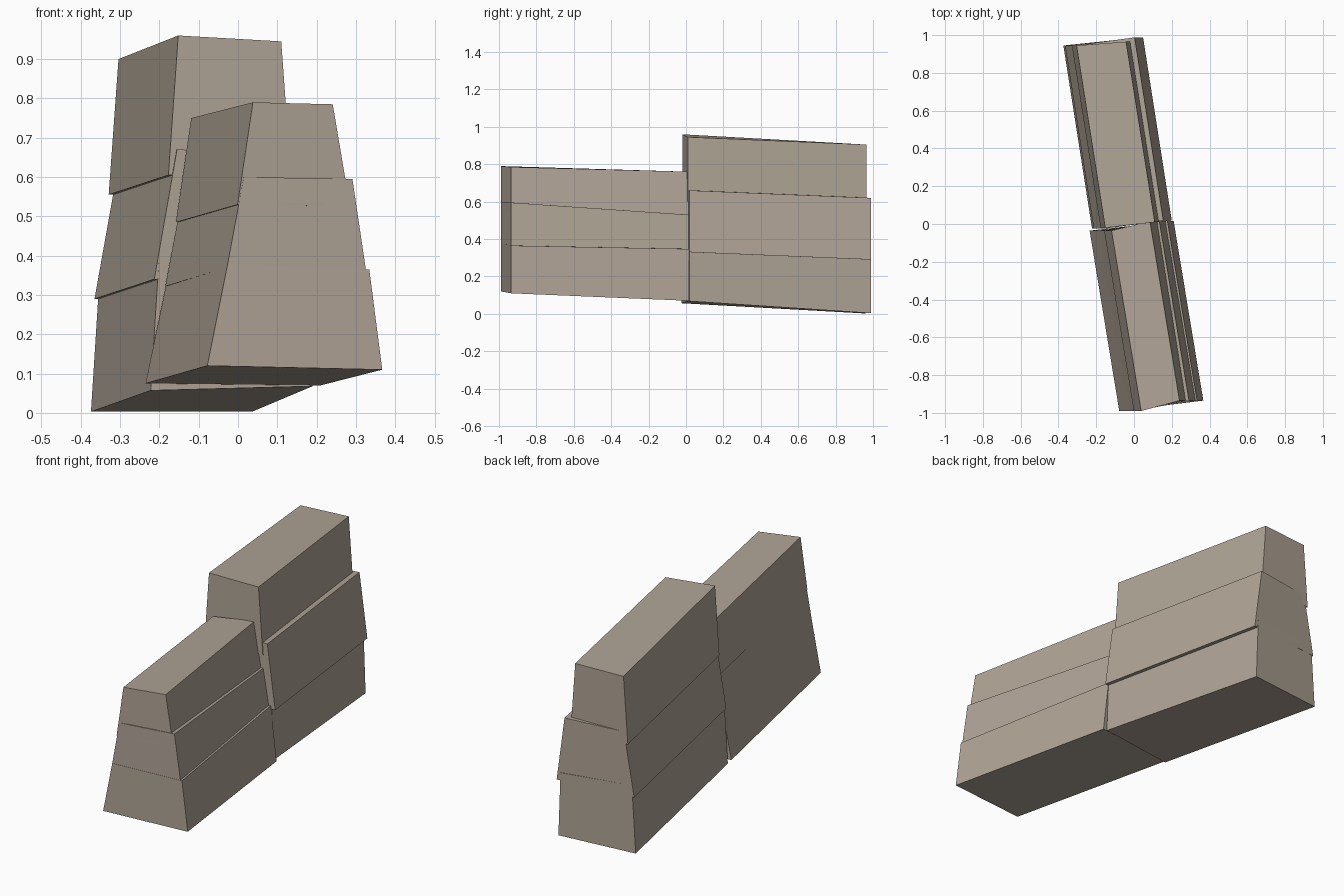
import bpy
import bmesh

default_cube = bpy.data.objects.get("Cube")
if default_cube:
    bpy.data.objects.remove(default_cube, do_unlink=True)

# Single weathered stone colour
stone_colour = (0.43, 0.37, 0.305, 1.0)
stone = bpy.data.materials.new("warm_grey_stone")
stone.use_nodes = True
stone.diffuse_color = stone_colour
shader = next(n for n in stone.node_tree.nodes if n.type == "BSDF_PRINCIPLED")
shader.inputs["Base Color"].default_value = stone_colour
shader.inputs["Roughness"].default_value = 0.9


def section(left, right, heights, ends, skew):
    """Four corners: front left edge, front right edge, rear right, rear left."""
    plan = ((left, ends[0]), (right, ends[1]),
            (right + skew, ends[2]), (left + skew, ends[3]))
    return [(x, y, z) for (x, y), z in zip(plan, heights)]


def stone_block(name, lower, upper, ends, skew):
    """Tapered, slightly twisted block between two skewed sections."""
    bm = bmesh.new()
    base = [bm.verts.new(p) for p in section(*lower, ends, skew)]
    cap = [bm.verts.new(p) for p in section(*upper, ends, skew)]
    bm.faces.new(reversed(base))
    bm.faces.new(cap)
    for i in range(len(base)):
        j = (i + 1) % len(base)
        bm.faces.new((base[i], base[j], cap[j], cap[i]))
    bmesh.ops.recalc_face_normals(bm, faces=bm.faces)
    mesh = bpy.data.meshes.new(name)
    bm.to_mesh(mesh)
    bm.free()
    mesh.materials.append(stone)
    block = bpy.data.objects.new(name, mesh)
    bpy.context.scene.collection.objects.link(block)
    return block


# Front wall: low stack of three courses
front_ends = (-0.99, -0.935, 0.015, -0.035)
front_skew = -0.157
stone_block("front_wall_bottom_course",
            (-0.078, 0.367, (0.12, 0.11, 0.07, 0.075)),
            (-0.026, 0.334, (0.38, 0.365, 0.347, 0.325)),
            front_ends, front_skew)
stone_block("front_wall_middle_course",
            (-0.028, 0.326, (0.37, 0.36, 0.325, 0.322)),
            (0.015, 0.291, (0.6, 0.595, 0.53, 0.55)),
            front_ends, front_skew)
stone_block("front_wall_top_course",
            (-0.001, 0.285, (0.53, 0.525, 0.49, 0.485)),
            (0.038, 0.241, (0.79, 0.785, 0.76, 0.75)),
            front_ends, front_skew)

# Rear wall: taller stack of three courses
rear_ends = (-0.025, 0.018, 0.988, 0.945)
rear_skew = -0.152
stone_block("rear_wall_bottom_course",
            (-0.222, 0.19, (0.057, 0.068, 0.004, 0.003)),
            (-0.2, 0.178, (0.405, 0.39, 0.33, 0.35)),
            rear_ends, rear_skew)
stone_block("rear_wall_middle_course",
            (-0.213, 0.2, (0.34, 0.33, 0.29, 0.29)),
            (-0.155, 0.155, (0.67, 0.66, 0.62, 0.615)),
            rear_ends, rear_skew)
stone_block("rear_wall_top_course",
            (-0.177, 0.135, (0.605, 0.6, 0.565, 0.555)),
            (-0.152, 0.11, (0.96, 0.945, 0.905, 0.9)),
            (-0.02, 0.01, 0.965, 0.945), rear_skew)
